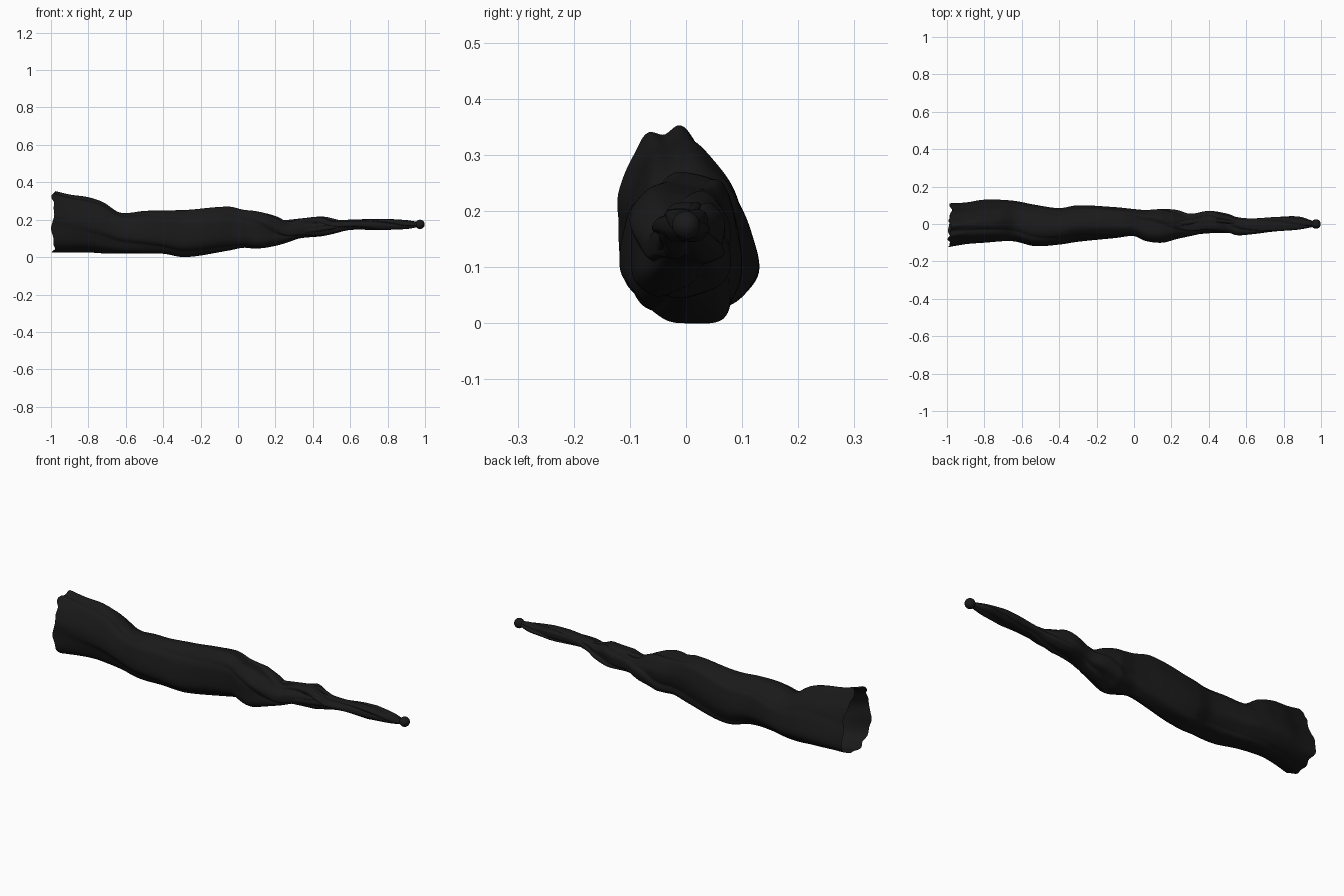
import bpy, bmesh, math
from math import sin, cos, pi

if "Cube" in bpy.data.objects:
    bpy.data.objects.remove(bpy.data.objects["Cube"])

black = bpy.data.materials.new("black_cloth")
black.diffuse_color = (0.01, 0.01, 0.01, 1)
black.use_nodes = True
black.node_tree.nodes["Principled BSDF"].inputs["Base Color"].default_value = black.diffuse_color

# Silhouettes along the length: (x, low, high)
SIDE = [(-1, .025, .358), (-.9, .025, .335), (-.8, .025, .32), (-.72, .02, .293), (-.63, .02, .238),
        (-.5, .02, .247), (-.4, .018, .25), (-.28, .0, .252), (-.05, .035, .27), (.03, .05, .253),
        (.1, .045, .245), (.2, .06, .22), (.27, .08, .19), (.33, .1, .205), (.45, .112, .215),
        (.5, .122, .2), (.6, .145, .2), (.75, .145, .205), (.9, .15, .198), (.96, .16, .188)]
PLAN = [(-1, -.125, .11), (-.9, -.108, .115), (-.8, -.1, .13), (-.65, -.092, .125), (-.53, -.118, .103),
        (-.4, -.11, .085), (-.3, -.095, .1), (-.1, -.075, .09), (.0, -.065, .08), (.06, -.09, .075),
        (.15, -.1, .08), (.23, -.08, .075), (.3, -.065, .055), (.4, -.045, .07), (.5, -.045, .055),
        (.55, -.06, .037), (.63, -.055, .03), (.75, -.04, .037), (.88, -.03, .04), (.96, -.015, .015)]


def sample(table, x, col):
    """Smooth interpolation through a silhouette table."""
    n = len(table)
    i = max(k for k in range(n - 1) if table[k][0] <= x or k == 0)
    a, b = table[i], table[i + 1]
    t = min(1, max(0, (x - a[0]) / (b[0] - a[0])))

    def slope(k):
        p, q = table[max(k - 1, 0)], table[min(k + 1, n - 1)]
        return (q[col] - p[col]) / (q[0] - p[0])
    w = b[0] - a[0]
    return ((2*t**3 - 3*t*t + 1) * a[col] + (t**3 - 2*t*t + t) * w * slope(i)
            + (3*t*t - 2*t**3) * b[col] + (t**3 - t*t) * w * slope(i + 1))


def pleat(u):
    """Lapped fold: gentle swell, then a quick tuck under the next layer."""
    u %= 1
    return sin(pi / 2 * u / .82) if u < .82 else cos(pi / 2 * (u - .82) / .18)


def ring(x, sides):
    """Folded cross-section fitted to the silhouettes."""
    t = min(1, max(0, (x + .1) / .5))
    depth = .06 + .14 * t
    twist = 1.1 * (x + 1) + 3.5 * max(0, x - .1)
    flare = min(1, max(.1, (-.45 - x) / .3))
    pts = []
    for k in range(sides):
        a = 2 * pi * k / sides
        r = 1 - depth + depth * pleat(4 * a / (2 * pi) - twist * .65)
        r += .025 * sin(3 * a + 9 * x) + .018 * sin(7 * a - 5 * x + 1)
        c, s = cos(a), sin(a)
        # slightly squared section, narrowed and leaning forward at the top
        y = r * math.copysign(abs(c) ** .85, c)
        z = r * math.copysign(abs(s) ** .85, s)
        y = y * (1 - .28 * flare * z) - .2 * flare * z
        pts.append((y, z))
    ys, zs = [p[0] for p in pts], [p[1] for p in pts]
    y0, y1 = sample(PLAN, x, 1), sample(PLAN, x, 2)
    z0, z1 = sample(SIDE, x, 1), sample(SIDE, x, 2)
    return [(x, y0 + (y - min(ys)) / (max(ys) - min(ys)) * (y1 - y0),
             z0 + (z - min(zs)) / (max(zs) - min(zs)) * (z1 - z0)) for y, z in pts]


def finish(obj, angle=50):
    obj.data.materials.append(black)
    bpy.context.view_layer.objects.active = obj
    obj.select_set(True)
    bpy.ops.object.shade_smooth_by_angle(angle=math.radians(angle))
    obj.select_set(False)


# Furled cloth: an open-ended lofted shell
SIDES, STEPS = 120, 190
bm = bmesh.new()
rows = []
for s in range(STEPS + 1):
    x = -.985 + 1.945 * s / STEPS
    row = []
    for k, (px, py, pz) in enumerate(ring(x, SIDES)):
        a = 2 * pi * k / SIDES
        # wavy hem at the open end
        hem = max(0, 1 - s / 12)
        px += hem * (.007 * sin(5 * a + .5) + .004 * sin(11 * a) + .004 * cos(a))
        pz -= hem * .004 * (1 + sin(9 * a)) * max(0, sin(a))
        row.append(bm.verts.new((px, py, pz)))
    rows.append(row)
for r0, r1 in zip(rows, rows[1:]):
    for k in range(SIDES):
        j = (k + 1) % SIDES
        bm.faces.new((r0[k], r0[j], r1[j], r1[k]))
bm.faces.new(rows[-1])
bmesh.ops.recalc_face_normals(bm, faces=bm.faces)
mesh = bpy.data.meshes.new("furled_cloth")
bm.to_mesh(mesh)
bm.free()
cloth = bpy.data.objects.new("furled_cloth", mesh)
bpy.context.collection.objects.link(cloth)
finish(cloth)


# Loose rolled folds lying along the narrow end
def fold(name, pts):
    cu = bpy.data.curves.new(name, 'CURVE')
    cu.dimensions, cu.bevel_depth, cu.bevel_resolution = '3D', 1, 3
    cu.use_fill_caps = True
    sp = cu.splines.new('NURBS')
    sp.points.add(len(pts) - 1)
    for p, (x, y, z, r) in zip(sp.points, pts):
        p.co, p.radius = (x, y, z, 1), r
    sp.use_endpoint_u, sp.order_u = True, 3
    ob = bpy.data.objects.new(name, cu)
    bpy.context.collection.objects.link(ob)
    bpy.context.view_layer.objects.active = ob
    ob.select_set(True)
    bpy.ops.object.convert(target='MESH')
    finish(bpy.context.object)


fold("upper_fold", [(.22, .0, .18, .015), (.33, .015, .192, .014), (.45, .02, .21, .011),
                    (.52, .01, .195, .009), (.6, 0, .175, .006)])
fold("front_fold", [(.1, -.06, .13, .02), (.25, -.05, .14, .02), (.38, -.03, .14, .018),
                    (.52, -.035, .165, .014), (.65, -.03, .175, .012), (.8, -.01, .165, .006)])

# Round tip
bpy.ops.mesh.primitive_uv_sphere_add(segments=32, ring_count=16, radius=.025, location=(.973, 0, .175))
tip = bpy.context.object
tip.name = "tip_knob"
finish(tip)
